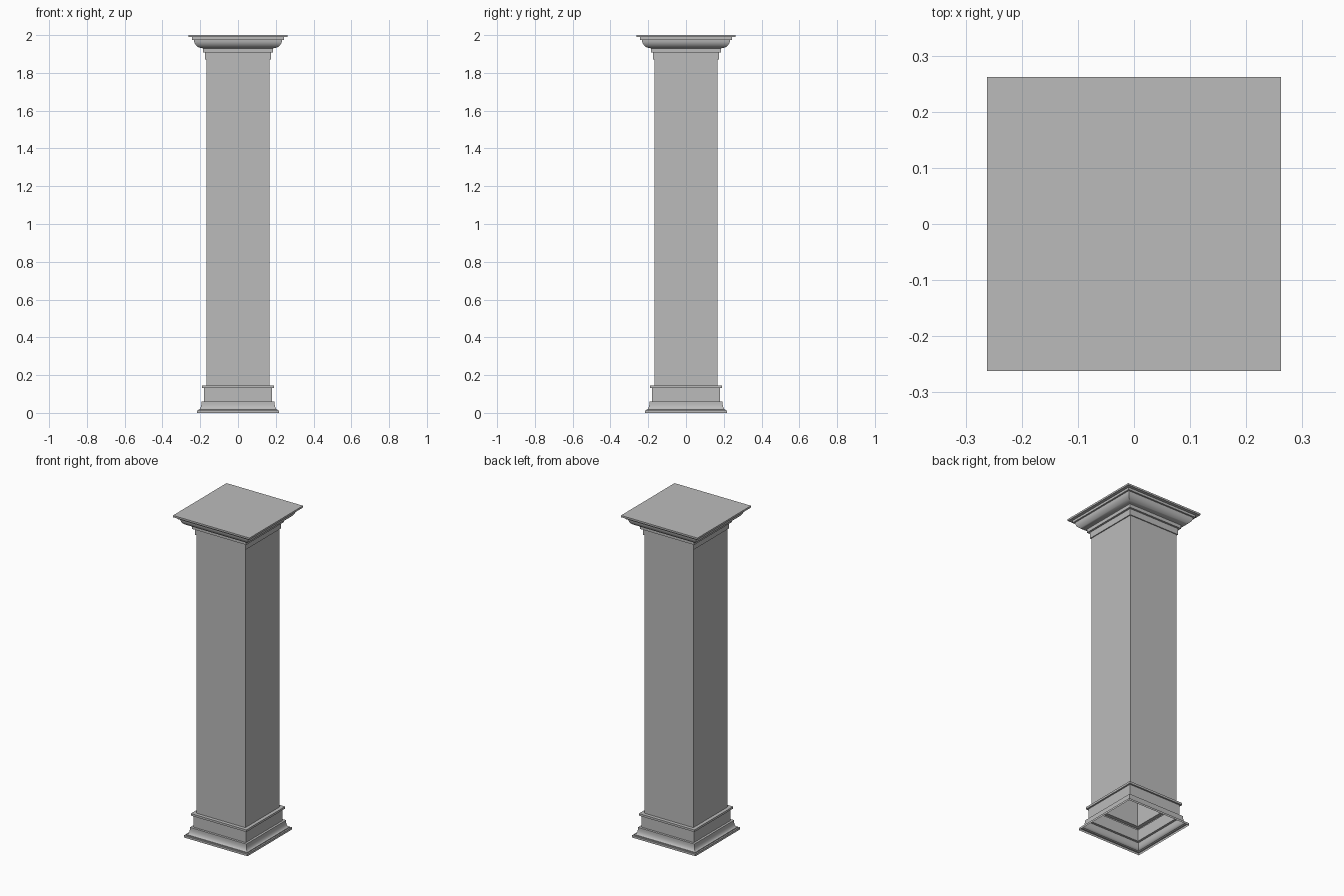
import bpy, bmesh, math

old = bpy.data.objects.get("Cube")
if old:
    bpy.data.objects.remove(old, do_unlink=True)

stone = bpy.data.materials.new("grey stone")
stone.use_nodes = True
grey = (0.5, 0.5, 0.5, 1)
stone.diffuse_color = grey
stone.node_tree.nodes["Principled BSDF"].inputs["Base Color"].default_value = grey


def arc(cx, cz, rx, rz, start, end, steps=8):
    """Elliptical moulding curve as (half width, height) points."""
    angles = [math.radians(start + (end - start) * i / steps) for i in range(steps + 1)]
    return [(cx + rx * math.cos(a), cz + rz * math.sin(a)) for a in angles]


def square_sweep(name, profile, cap_top=False):
    """Sweep a profile of (half width, height) points round a square."""
    bm = bmesh.new()
    corners = [(-1, -1), (1, -1), (1, 1), (-1, 1)]
    rings = [[bm.verts.new((sx * w, sy * w, z)) for sx, sy in corners] for w, z in profile]
    for low, high in zip(rings, rings[1:]):
        for i in range(4):
            j = (i + 1) % 4
            bm.faces.new((low[i], low[j], high[j], high[i]))
    if cap_top:
        bm.faces.new(rings[-1])
    mesh = bpy.data.meshes.new(name)
    bm.to_mesh(mesh)
    bm.free()
    mesh.materials.append(stone)
    obj = bpy.data.objects.new(name, mesh)
    bpy.context.collection.objects.link(obj)
    bpy.ops.object.select_all(action="DESELECT")
    obj.select_set(True)
    bpy.context.view_layer.objects.active = obj
    bpy.ops.object.shade_smooth_by_angle(angle=math.radians(30))


SHAFT = 0.168

# Hollow base: foot slab, cove, fillet, plain block and top ledge
base = [(0.218, 0), (0.218, 0.013), (0.209, 0.013), (0.209, 0.018)]
base += arc(0.209, 0.05, 0.015, 0.032, 270, 180)
base += [(0.194, 0.06), (0.18, 0.06), (0.18, 0.132),
         (0.19, 0.132), (0.19, 0.145), (SHAFT, 0.145)]
square_sweep("base", base)

# Plain square shaft
square_sweep("shaft", [(SHAFT, 0.145), (SHAFT, 1.87)])

# Capital: neck bands, rounded moulding and stepped top slab
capital = [(SHAFT, 1.87), (0.174, 1.87), (0.174, 1.908),
           (0.186, 1.908), (0.186, 1.929)]
capital += arc(0.19, 1.975, 0.043, 0.044, 270, 360)
capital += [(0.243, 1.975), (0.243, 1.989), (0.262, 1.989), (0.262, 2)]
square_sweep("capital", capital, cap_top=True)
